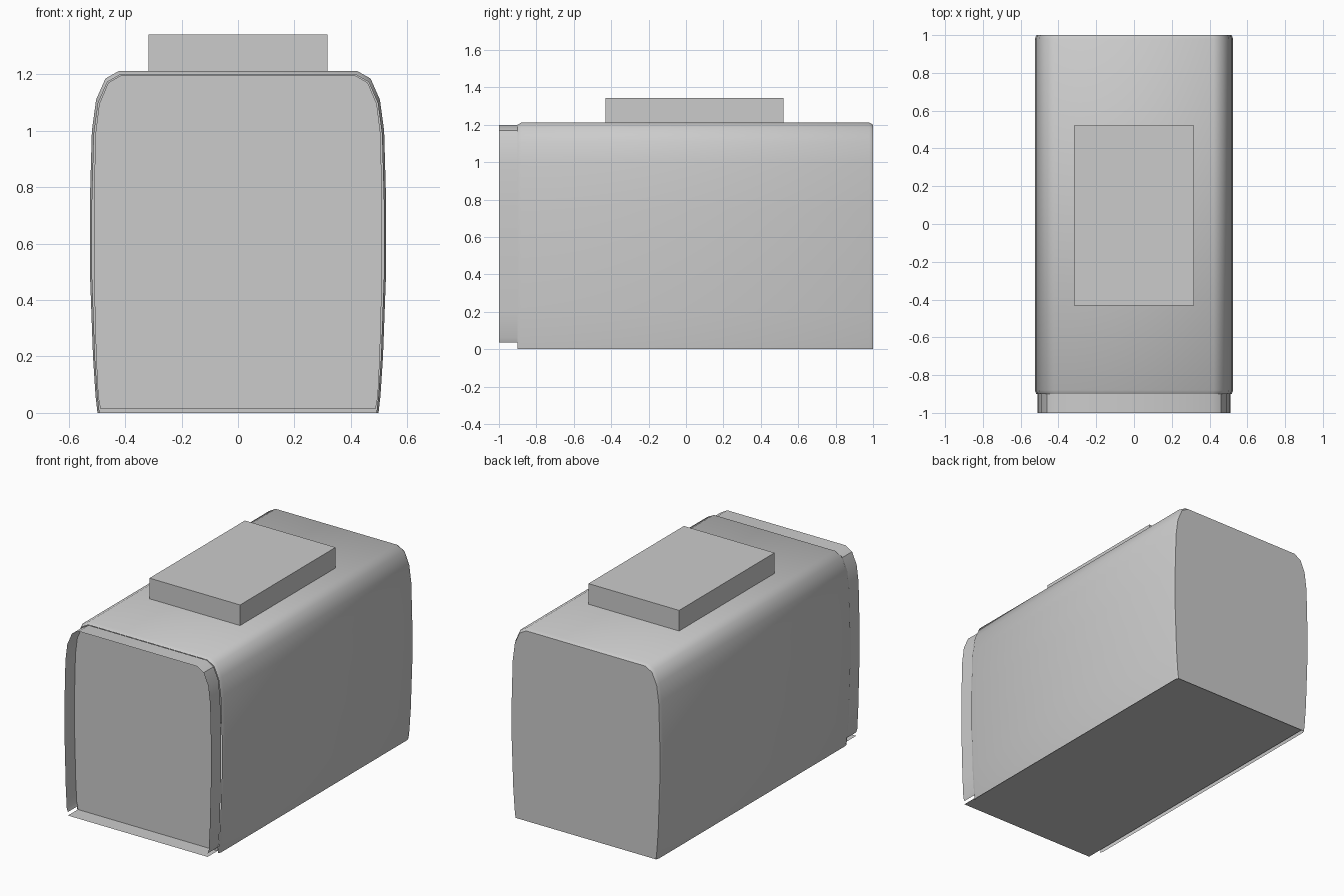
import bpy, math

cube = bpy.data.objects.get("Cube")
if cube:
    bpy.data.objects.remove(cube, do_unlink=True)

grey = bpy.data.materials.new("plain grey")
grey.use_nodes = True
colour = (0.6, 0.6, 0.6, 1)
grey.diffuse_color = colour
grey.node_tree.nodes["Principled BSDF"].inputs["Base Color"].default_value = colour


def make(name, verts, faces, smooth=False):
    mesh = bpy.data.meshes.new(name)
    mesh.from_pydata(verts, [], faces)
    mesh.materials.append(grey)
    obj = bpy.data.objects.new(name, mesh)
    bpy.context.collection.objects.link(obj)
    if smooth:
        bpy.ops.object.select_all(action='DESELECT')
        obj.select_set(True)
        bpy.context.view_layer.objects.active = obj
        bpy.ops.object.shade_smooth_by_angle(angle=math.radians(35))
    return obj


def arch(half):
    """Mirror a right-hand profile (bottom to top) into a full arch."""
    return half + [(-x, z) for x, z in reversed(half)]


def loft(name, sections):
    """Open sheet through (y, arch) sections running front to back."""
    n = len(sections[0][1])
    verts = [(x, y, z) for y, ring in sections for x, z in ring]
    faces = [(s * n + i, s * n + i + 1, (s + 1) * n + i + 1, (s + 1) * n + i)
             for s in range(len(sections) - 1) for i in range(n - 1)]
    return make(name, verts, faces, True)


def panel(name, ring, y, back=False):
    face = list(range(len(ring)))
    return make(name, [(x, y, z) for x, z in ring], [face[::-1] if back else face])


outer = arch([(0.498, 0), (0.505, 0.06), (0.514, 0.2), (0.525, 0.5), (0.525, 0.75),
              (0.518, 1.0), (0.503, 1.11), (0.47, 1.185), (0.422, 1.212)])
inner = arch([(0.488, 0.015), (0.496, 0.06), (0.503, 0.2), (0.511, 0.5), (0.511, 0.75),
              (0.505, 0.99), (0.492, 1.095), (0.46, 1.17), (0.412, 1.198)])
rim = [(x * 0.985, z if z < 0.1 else z - 0.012) for x, z in outer]
collar = [(x, max(z, 0.037)) for x, z in inner]

# Main housing with narrow bevelled rims
loft("housing", [(-0.9, rim), (-0.88, outer), (0.98, outer), (1.0, rim)])

# Thin open collar around the recessed front
loft("front_collar", [(-1.0, collar), (-0.9, collar)])
panel("front_panel", inner, -0.9)
panel("back_panel", rim, 1.0, True)

# Flat floor reaching under the collar
make("floor", [(-0.488, -1, 0.015), (-0.488, 1, 0.015),
               (0.488, 1, 0.015), (0.488, -1, 0.015)], [(0, 1, 2, 3)])

# Raised block on top
bpy.ops.mesh.primitive_cube_add(size=1, location=(0, 0.045, 1.272))
block = bpy.context.object
block.name = "top_block"
block.scale = (0.633, 0.952, 0.14)
block.data.materials.append(grey)
